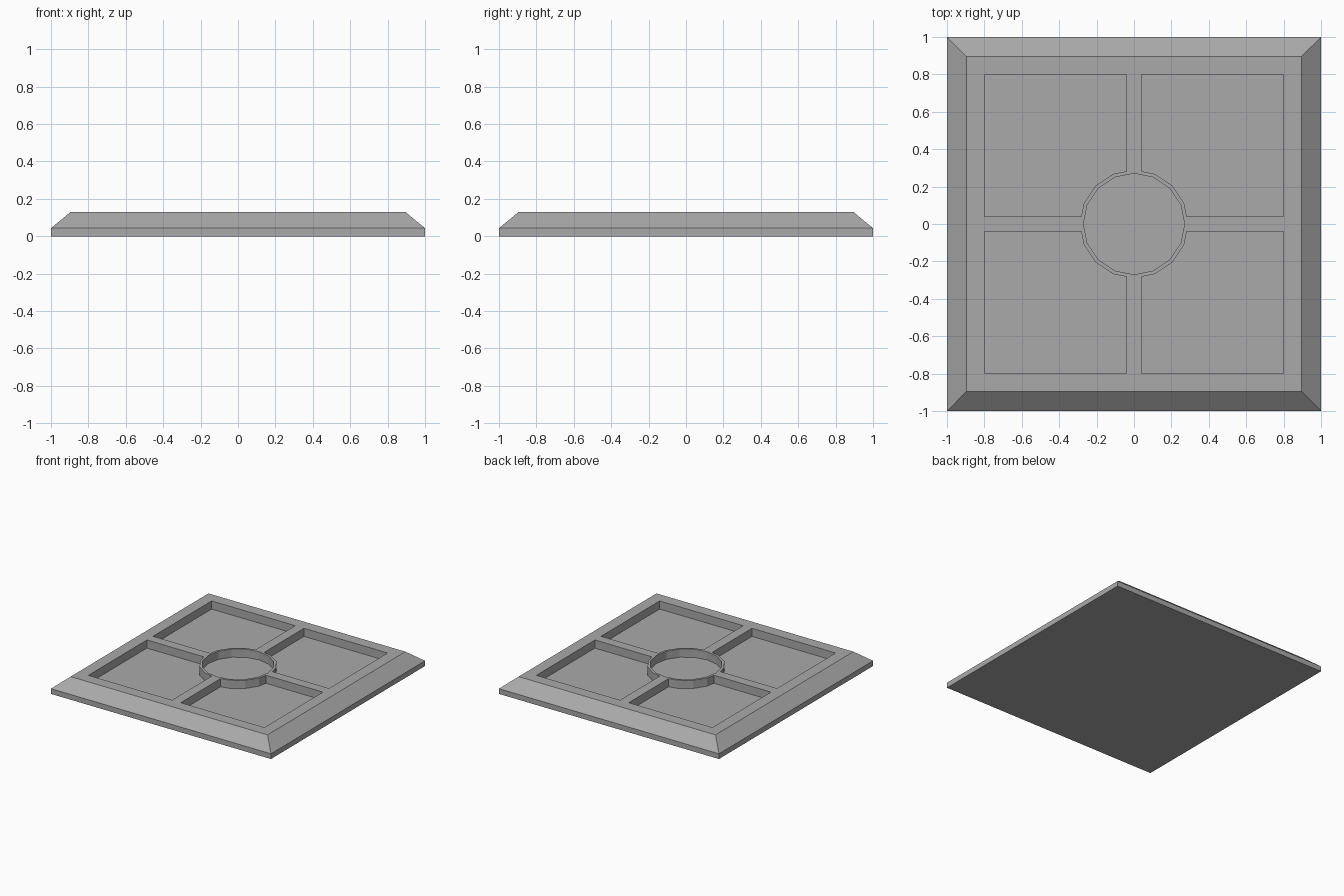
import bpy
import bmesh
import math

cube = bpy.data.objects.get("Cube")
if cube:
    bpy.data.objects.remove(cube, do_unlink=True)

TOP, FLOOR, EDGE = 0.13, 0.063, 0.043

stone = bpy.data.materials.new("grey_stone")
stone.use_nodes = True
GREY = (0.4, 0.4, 0.4, 1)
stone.diffuse_color = GREY
stone.node_tree.nodes["Principled BSDF"].inputs["Base Color"].default_value = GREY


def loft(name, rings):
    """Closed solid skinned through a stack of equal-length rings."""
    bm = bmesh.new()
    loops = [[bm.verts.new(p) for p in ring] for ring in rings]
    n = len(loops[0])
    bm.faces.new(loops[0][::-1])
    bm.faces.new(loops[-1])
    for a, b in zip(loops, loops[1:]):
        for i in range(n):
            j = (i + 1) % n
            bm.faces.new((a[i], a[j], b[j], b[i]))
    mesh = bpy.data.meshes.new(name)
    bm.to_mesh(mesh)
    bm.free()
    mesh.materials.append(stone)
    obj = bpy.data.objects.new(name, mesh)
    bpy.context.collection.objects.link(obj)
    return obj


def rect(x0, x1, y0, y1, z):
    return [(x0, y0, z), (x1, y0, z), (x1, y1, z), (x0, y1, z)]


def circle(radius, z, sides=16):
    return [(radius * math.cos(math.tau * i / sides),
             radius * math.sin(math.tau * i / sides), z) for i in range(sides)]


def subtract(target, cutter):
    """Cut one solid from another and drop the cutter."""
    mod = target.modifiers.new("cut", "BOOLEAN")
    mod.operation, mod.solver, mod.object = "DIFFERENCE", "EXACT", cutter
    bpy.context.view_layer.objects.active = target
    bpy.ops.object.modifier_apply(modifier=mod.name)
    bpy.data.objects.remove(cutter, do_unlink=True)


# Square slab with sloping rim
slab = loft("floor_tile", [rect(-s, s, -s, s, z)
                           for s, z in ((1, 0), (1, EDGE), (0.895, TOP))])

# Four corner panels, each rounded off around the central ring
for sx in (-1, 1):
    for sy in (-1, 1):
        xs = sorted((sx * 0.04, sx * 0.8))
        ys = sorted((sy * 0.04, sy * 0.8))
        panel = loft("panel_cutter", [rect(*xs, *ys, z) for z in (FLOOR, 0.3)])
        subtract(panel, loft("ring_cutter", [circle(0.29, z) for z in (-0.1, 0.5)]))
        subtract(slab, panel)

# Round recess in the middle
subtract(slab, loft("recess_cutter", [circle(0.27, z) for z in (FLOOR, 0.3)]))
